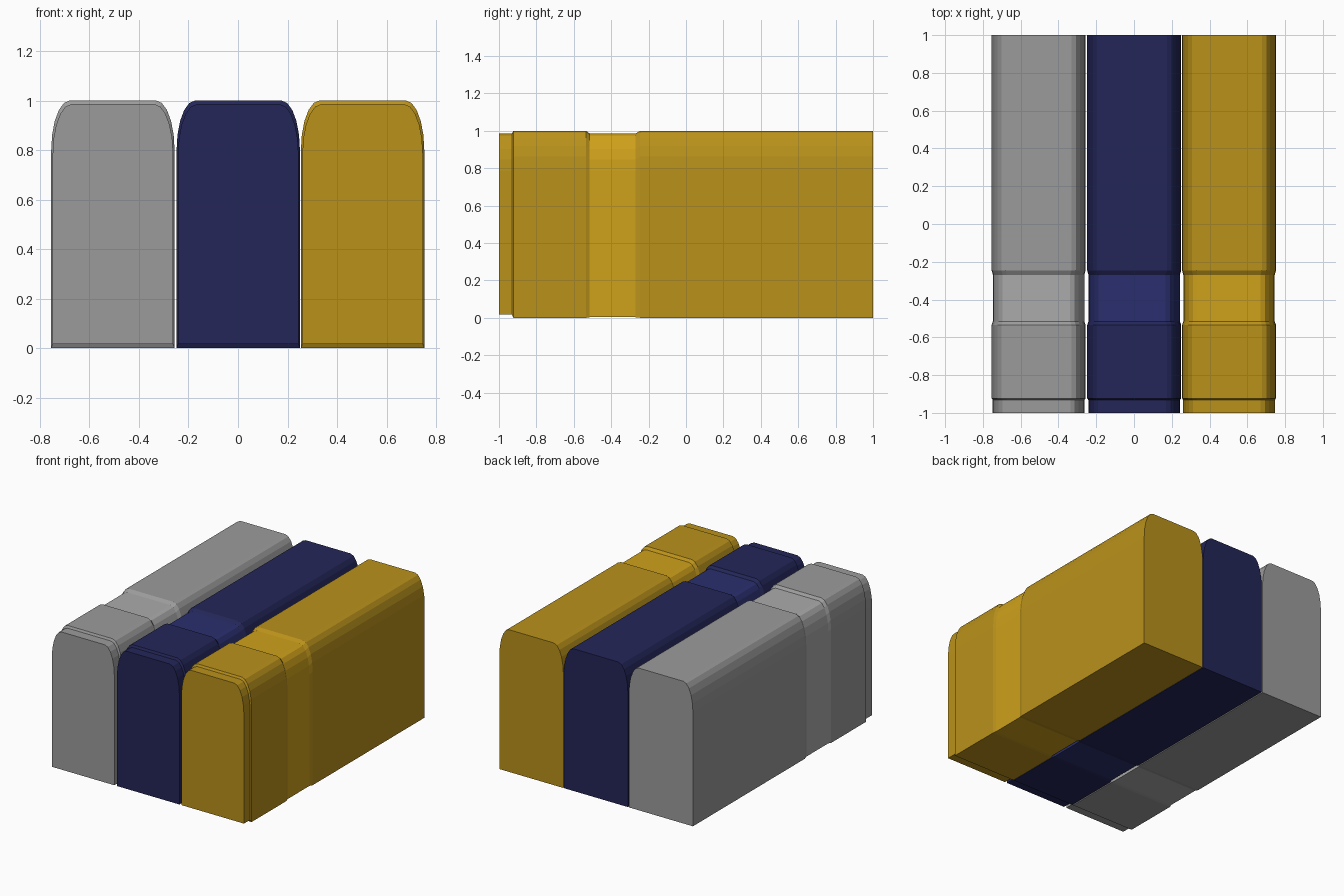
import bpy, bmesh, math

if "Cube" in bpy.data.objects:
    bpy.data.objects.remove(bpy.data.objects["Cube"])


def make_mat(name, rgb):
    m = bpy.data.materials.new(name)
    m.diffuse_color = (*rgb, 1)
    m.use_nodes = True
    m.node_tree.nodes["Principled BSDF"].inputs["Base Color"].default_value = m.diffuse_color
    return m


# Stations along the length: y, side inset, top height, bottom height
STATIONS = [
    (-1.0, 0.006, 0.985, 0.017), (-0.931, 0.006, 0.985, 0.017),   # front cap
    (-0.923, 0.0, 1.0, 0.0), (-0.535, 0.0, 1.0, 0.0),             # front body
    (-0.515, 0.007, 0.985, 0.003), (-0.27, 0.007, 0.985, 0.003),  # recessed band
    (-0.245, 0.0, 1.0, 0.0), (1.0, 0.0, 1.0, 0.0),                # rear body
]
BAND = 4
SEG = 5


def section(half, top, bottom):
    # upright slab outline with tall elliptical top corners
    rx, rz = 0.075, 0.2
    arc = [(half - rx + rx * math.cos(a), top - rz + rz * math.sin(a))
           for a in (i * math.pi / 2 / SEG for i in range(SEG + 1))]
    right = [(half, bottom)] + arc
    return right + [(-x, z) for x, z in reversed(right)]


def make_block(name, cx, half, body, band):
    bm = bmesh.new()
    rings = [[bm.verts.new((cx + x, y, z)) for x, z in section(half - inset, top, bottom)]
             for y, inset, top, bottom in STATIONS]
    n = len(rings[0])
    # skin between neighbouring stations
    for s, (a, b) in enumerate(zip(rings, rings[1:])):
        for i in range(n):
            j = (i + 1) % n
            f = bm.faces.new((a[i], b[i], b[j], a[j]))
            f.material_index = 1 if s == BAND else 0
    # end faces
    bm.faces.new(rings[0])
    bm.faces.new(rings[-1][::-1])
    bmesh.ops.recalc_face_normals(bm, faces=bm.faces)
    me = bpy.data.meshes.new(name)
    bm.to_mesh(me)
    bm.free()
    me.materials.append(body)
    me.materials.append(band)
    bpy.context.collection.objects.link(bpy.data.objects.new(name, me))


# Three coloured slabs side by side
for name, cx, body, band in [
    ("grey", -0.505, (0.33, 0.33, 0.33), (0.41, 0.41, 0.41)),
    ("navy", 0.001, (0.017, 0.019, 0.098), (0.023, 0.028, 0.156)),
    ("gold", 0.503, (0.49, 0.285, 0.011), (0.62, 0.355, 0.011)),
]:
    make_block(name + "_block", cx, 0.249,
               make_mat(name + "_body", body), make_mat(name + "_band", band))
